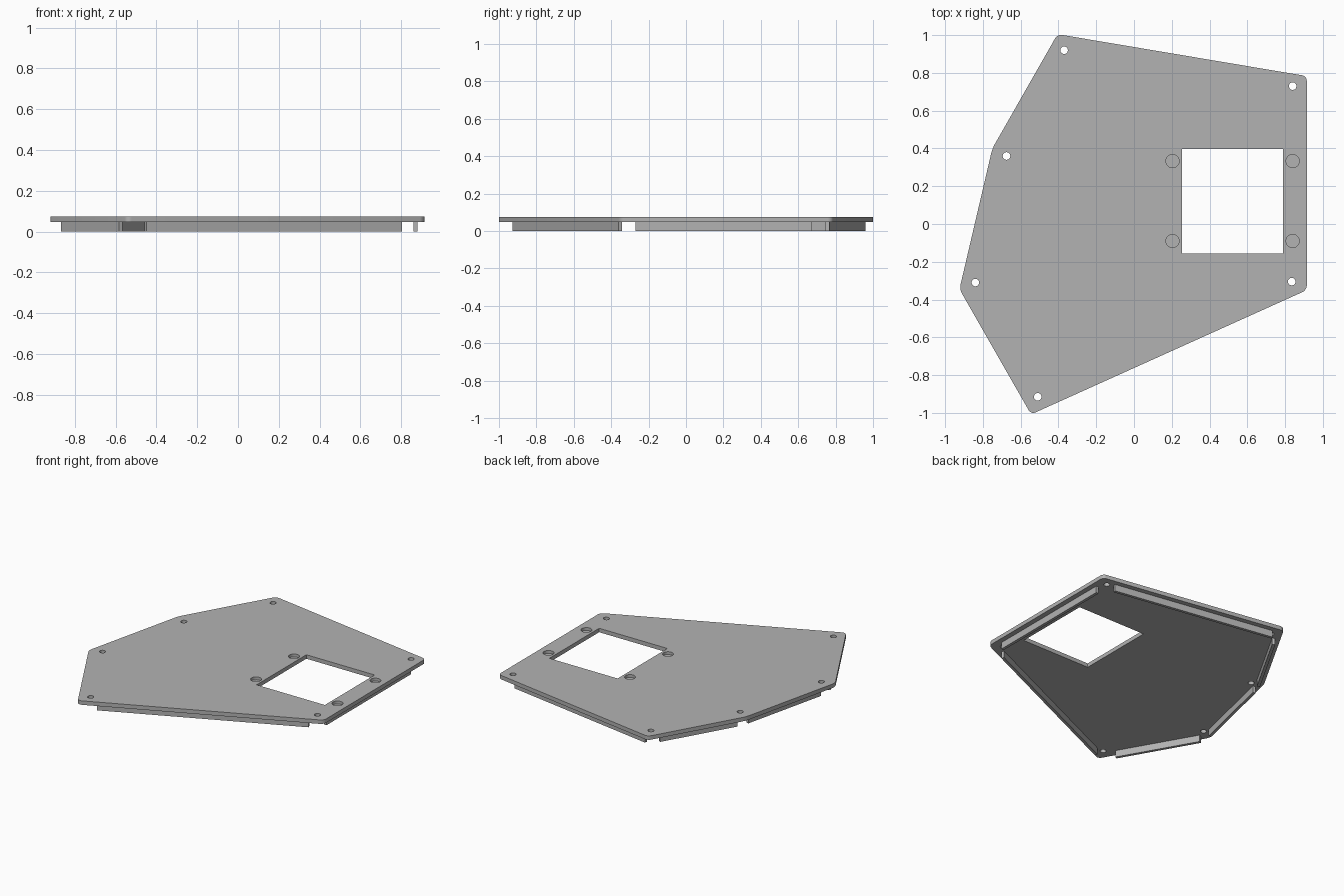
import bpy, bmesh
from mathutils import Vector

if "Cube" in bpy.data.objects:
    bpy.data.objects.remove(bpy.data.objects["Cube"], do_unlink=True)

GREY = (0.45, 0.45, 0.45, 1)
grey = bpy.data.materials.new("plain grey")
grey.use_nodes = True
grey.diffuse_color = GREY
grey.node_tree.nodes["Principled BSDF"].inputs["Base Color"].default_value = GREY

BOTTOM, TOP = 0.047, 0.075


def prism(name, points, z0, z1, rounding=0):
    """Extrude a flat outline, optionally rounding its upright edges."""
    bm = bmesh.new()
    face = bm.faces.new([bm.verts.new((x, y, z0)) for x, y in points])
    new = bmesh.ops.extrude_face_region(bm, geom=[face])["geom"]
    for v in new:
        if isinstance(v, bmesh.types.BMVert):
            v.co.z = z1
    if rounding:
        upright = [e for e in bm.edges if abs(e.verts[0].co.z - e.verts[1].co.z) > 0.001]
        bmesh.ops.bevel(bm, geom=upright, offset=rounding, segments=5,
                        profile=0.5, affect='EDGES')
    bmesh.ops.recalc_face_normals(bm, faces=bm.faces[:])
    return finish(name, bm)


def finish(name, bm):
    mesh = bpy.data.meshes.new(name)
    bm.to_mesh(mesh)
    bm.free()
    mesh.materials.append(grey)
    obj = bpy.data.objects.new(name, mesh)
    bpy.context.collection.objects.link(obj)
    return obj


def cut(target, cutter):
    mod = target.modifiers.new(cutter.name, 'BOOLEAN')
    mod.operation = 'DIFFERENCE'
    mod.solver = 'EXACT'
    mod.object = cutter
    bpy.context.view_layer.objects.active = target
    bpy.ops.object.modifier_apply(modifier=mod.name)
    bpy.data.objects.remove(cutter, do_unlink=True)


def drill(target, centres, radius, floor):
    """Drill round holes from above down to the floor height."""
    bm = bmesh.new()
    height = 0.2 - floor
    for x, y in centres:
        made = bmesh.ops.create_cone(bm, cap_ends=True, segments=32, radius1=radius,
                                     radius2=radius, depth=height)
        bmesh.ops.translate(bm, verts=made["verts"], vec=(x, y, floor + height / 2))
    cut(target, finish("drill_cutter", bm))


# Cover plate, corners listed anticlockwise from the front
corners = [Vector(p) for p in ((-0.545, -1.008), (0.915, -0.35), (0.915, 0.783),
                               (-0.405, 1.005), (-0.75, 0.40), (-0.924, -0.345))]
plate = prism("cover_plate", corners, BOTTOM, TOP, rounding=0.025)

# Square window
window = [(0.255, -0.157), (0.788, -0.157), (0.788, 0.398), (0.255, 0.398)]
cut(plate, prism("window_cutter", window, -0.1, 0.2))

# Screw holes at the corners
drill(plate, [(-0.51, -0.915), (0.835, -0.305), (0.84, 0.73),
              (-0.37, 0.92), (-0.675, 0.36), (-0.84, -0.31)], 0.02, -0.1)

# Shallow round pockets around the window
drill(plate, [(x, y) for x in (0.204, 0.84) for y in (-0.09, 0.333)], 0.035, TOP - 0.02)

bpy.ops.object.select_all(action='DESELECT')
plate.select_set(True)
bpy.context.view_layer.objects.active = plate
bpy.ops.object.shade_smooth_by_angle(angle=0.52)

# Locating ribs under each side: name, gap from its first and second corner
ribs = [("front_rib", 0.12, 0.105), ("left_rib", 0.08, 0.11), ("back_rib", 0.11, 0.06),
        ("back_right_rib", 0.105, 0.045), ("right_rib", 0.05, 0.09),
        ("front_right_rib", 0.05, 0.14)]
INSET, THICK = 0.035, 0.02
for i, (name, gap_a, gap_b) in enumerate(ribs):
    a, b = corners[i], corners[(i + 1) % len(corners)]
    along = (b - a).normalized()
    inward = Vector((-along.y, along.x))
    start = a + along * gap_a + inward * INSET
    end = b - along * gap_b + inward * INSET
    prism(name, [start, end, end + inward * THICK, start + inward * THICK], 0, BOTTOM)
